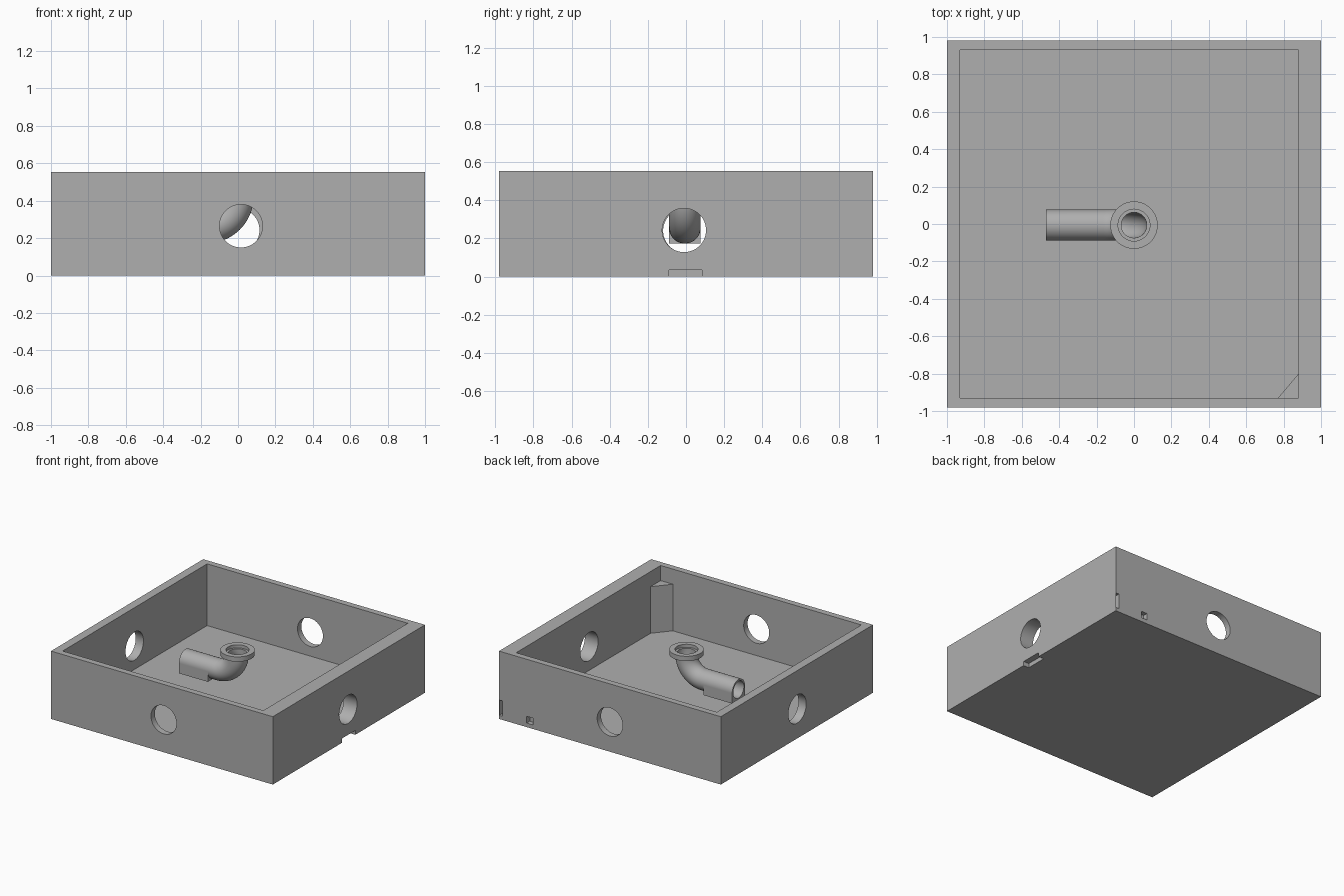
import bpy, bmesh
from math import sin, cos, pi, radians
from mathutils import Matrix, Vector

if "Cube" in bpy.data.objects:
    bpy.data.objects.remove(bpy.data.objects["Cube"])

grey = bpy.data.materials.new("plain grey")
grey.use_nodes = True
tone = (0.43, 0.43, 0.43, 1)
grey.diffuse_color = tone
grey.node_tree.nodes["Principled BSDF"].inputs["Base Color"].default_value = tone


def finish(name, bm):
    bmesh.ops.recalc_face_normals(bm, faces=bm.faces)
    mesh = bpy.data.meshes.new(name)
    bm.to_mesh(mesh)
    bm.free()
    mesh.materials.append(grey)
    obj = bpy.data.objects.new(name, mesh)
    bpy.context.collection.objects.link(obj)
    return obj


def box(name, lo, hi):
    lo, hi = Vector(lo), Vector(hi)
    bm = bmesh.new()
    bmesh.ops.create_cube(bm, size=1, matrix=Matrix.Translation((lo + hi) / 2)
                          @ Matrix.Diagonal((*(hi - lo), 1)))
    return finish(name, bm)


def rod(name, centre, axis, radius, length):
    bm = bmesh.new()
    turn = Vector((0, 0, 1)).rotation_difference(Vector(axis)).to_matrix().to_4x4()
    bmesh.ops.create_cone(bm, cap_ends=True, segments=64, radius1=radius, radius2=radius,
                          depth=length, matrix=Matrix.Translation(centre) @ turn)
    return finish(name, bm)


def prism(name, points, offset):
    bm = bmesh.new()
    face = bm.faces.new([bm.verts.new(p) for p in points])
    new = bmesh.ops.extrude_face_region(bm, geom=[face])["geom"]
    bmesh.ops.translate(bm, vec=offset, verts=[v for v in new if isinstance(v, bmesh.types.BMVert)])
    return finish(name, bm)


def smooth(obj):
    bpy.ops.object.select_all(action='DESELECT')
    obj.select_set(True)
    bpy.context.view_layer.objects.active = obj
    bpy.ops.object.shade_smooth_by_angle(angle=radians(30))


def carve(obj, cutters):
    bpy.context.view_layer.objects.active = obj
    for cutter in cutters:
        mod = obj.modifiers.new("cut", 'BOOLEAN')
        mod.operation, mod.solver, mod.object = 'DIFFERENCE', 'EXACT', cutter
        bpy.ops.object.modifier_apply(modifier=mod.name)
        bpy.data.objects.remove(cutter)


# Open tray with one thicker wall
FLOOR = 0.05
tray = box("tray", (-1, -0.98, 0), (1, 0.98, 0.553))
carve(tray, [
    box("cavity", (-0.93, -0.93, FLOOR), (0.88, 0.93, 0.8)),
    # Round ports, one per wall
    rod("front_port", (0.016, -0.95, 0.265), (0, 1, 0), 0.115, 0.3),
    rod("back_port", (0, 0.95, 0.243), (0, 1, 0), 0.115, 0.3),
    rod("left_port", (0.95, -0.01, 0.243), (1, 0, 0), 0.115, 0.4),
    rod("right_port", (-0.95, -0.005, 0.24), (1, 0, 0), 0.115, 0.3),
    # Bottom notch and rear pockets
    box("notch", (0.95, -0.09, -0.1), (1.1, 0.083, 0.035)),
    box("small_pocket", (0.695, 0.94, 0.033), (0.75, 1.1, 0.088)),
    box("corner_pocket", (0.968, 0.94, 0.03), (0.997, 1.1, 0.155)),
])
smooth(tray)

# Triangular post in the corner of the tray
prism("corner_post", [(0.77, -0.93, FLOOR), (0.88, -0.93, FLOOR), (0.88, -0.80, FLOOR)],
      (0, 0, 0.43 - FLOOR))

# Elbow pipe: rings of (centre, tilt, radius) along the outside, over the flange, back along the bore
R, BEND, AXIS, MID, END = 0.083, 0.165, 0.256, -0.006, -0.47
BORE, TOP, SIDES, STEPS = 0.068, 0.46, 48, 16
bend = [(BEND * (sin(a) - 1), AXIS + BEND * (1 - cos(a)), a)
        for a in (pi / 2 * i / STEPS for i in range(STEPS + 1))]
path = [(END, AXIS, 0)] + bend
neck = AXIS + BEND
rings = [(*p, R) for p in path]
rings += [(0, z, pi / 2, r) for z, r in
          [(neck, 0.127), (TOP, 0.127), (TOP, 0.085), (TOP - 0.025, 0.085), (TOP - 0.025, BORE)]]
rings += [(*p, BORE) for p in reversed(path)]

bm = bmesh.new()
loops = []
for x, z, tilt, r in rings:
    up = Vector((-sin(tilt), 0, cos(tilt)))
    loops.append([bm.verts.new(Vector((x, MID, z)) + r * (cos(t) * up + sin(t) * Vector((0, 1, 0))))
                  for t in (2 * pi * k / SIDES for k in range(SIDES))])
for i, a in enumerate(loops):
    b = loops[(i + 1) % len(loops)]
    for k in range(SIDES):
        n = (k + 1) % SIDES
        bm.faces.new((a[k], a[n], b[n], b[k]))
smooth(finish("elbow_pipe", bm))

# Square cradle under the straight run
arc = [(END, MID + 0.08 * cos(t), AXIS - 0.08 * sin(t)) for t in (pi * k / 24 for k in range(25))]
corners = [(END, MID + s * R, AXIS + h) for s, h in ((-1, 0), (-1, -R), (1, -R), (1, 0))]
prism("pipe_cradle", arc + corners, (0.26, 0, 0))
